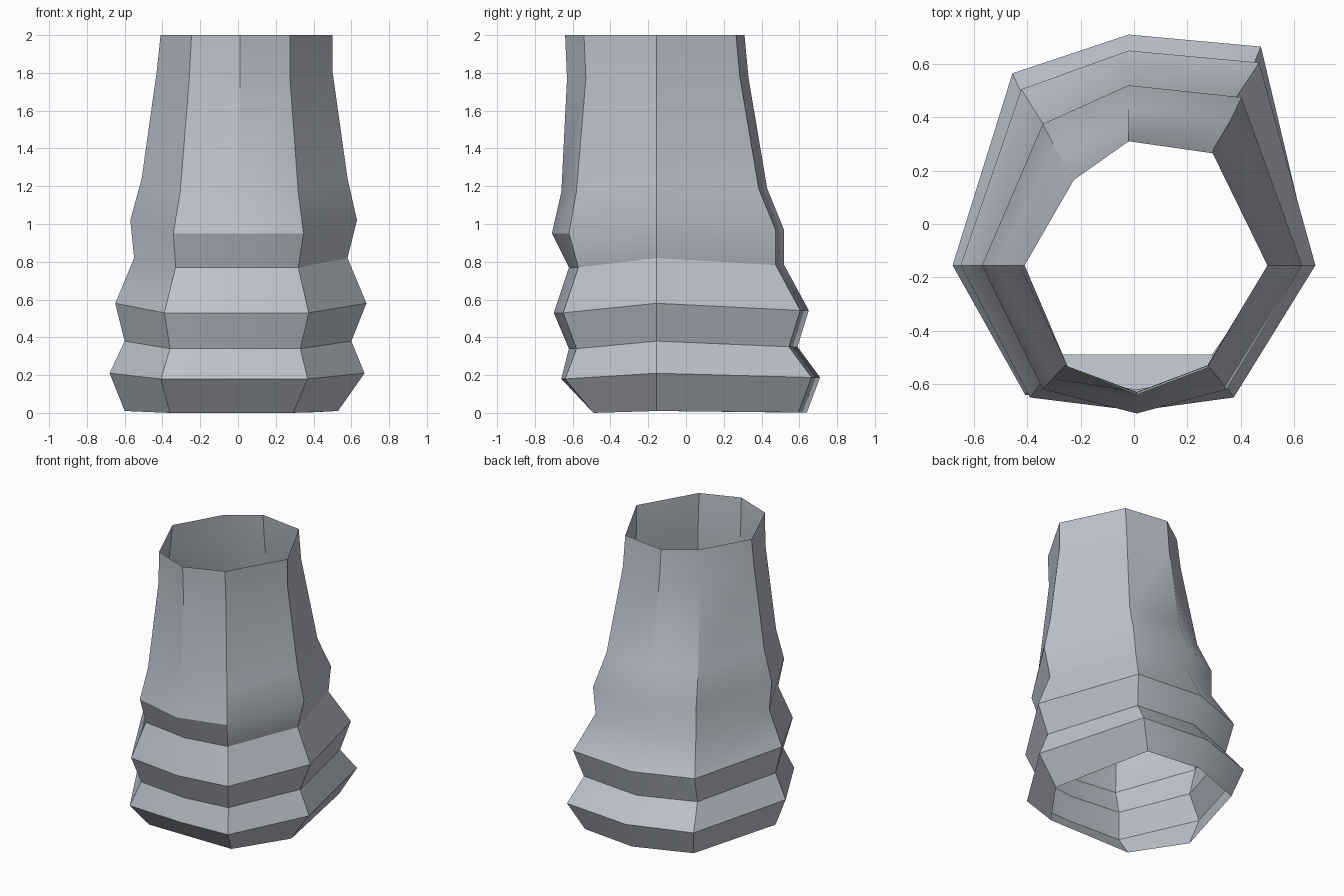
import bpy
import bmesh
import math

default_cube = bpy.data.objects.get("Cube")
if default_cube:
    bpy.data.objects.remove(default_cube, do_unlink=True)

# Single plain colour
grey = bpy.data.materials.new("cool_grey")
grey.use_nodes = True
colour = (0.52, 0.55, 0.61, 1)
grey.diffuse_color = colour
grey.node_tree.nodes["Principled BSDF"].inputs["Base Color"].default_value = colour

# Each ring: height, side lift, front y, front bulge, left x, right x, back y, back width ratio
rings = [
    (0.00, .01, -.49, .00, .53, -.60, .64, .68),
    (0.18, .03, -.66, .02, .67, -.68, .71, .67),
    (0.34, .04, -.62, .04, .60, -.60, .59, .67),
    (0.53, .05, -.70, .05, .68, -.65, .65, .65),
    (0.77, .05, -.62, .05, .58, -.55, .52, .62),
    (0.95, .07, -.71, .09, .63, -.57, .52, .60),
    (1.17, .07, -.66, .08, .58, -.51, .43, .58),
    (1.77, .04, -.63, .10, .50, -.43, .33, .56),
    (2.00, .00, -.64, .10, .50, -.41, .31, .55),
]


def ring_points(z, lift, front, bulge, left, right, back, ratio):
    """Eight corners, counter-clockwise from the front centre."""
    back_z = z + lift / 4
    side_y = -.155
    return [
        (.01, front, z),
        (left * .55, front + bulge, z),
        (left, side_y, z + lift),
        (left * (ratio + .04), back - .045, back_z),
        (-.02, back, back_z),
        (right * ratio, back - .145, back_z),
        (right, side_y, z + lift),
        (right * .60, front + bulge, z),
    ]


# Open sleeve made by bridging the rings
bm = bmesh.new()
loops = [[bm.verts.new(p) for p in ring_points(*ring)] for ring in rings]
for lower, upper in zip(loops, loops[1:]):
    count = len(lower)
    for i in range(count):
        j = (i + 1) % count
        bm.faces.new((lower[i], lower[j], upper[j], upper[i]))

mesh = bpy.data.meshes.new("ribbed_sleeve")
bm.to_mesh(mesh)
bm.free()
mesh.materials.append(grey)
sleeve = bpy.data.objects.new("ribbed_sleeve", mesh)
bpy.context.collection.objects.link(sleeve)

# Soft shading with sharp folds
bpy.ops.object.select_all(action="DESELECT")
sleeve.select_set(True)
bpy.context.view_layer.objects.active = sleeve
bpy.ops.object.shade_smooth_by_angle(angle=math.radians(30))
